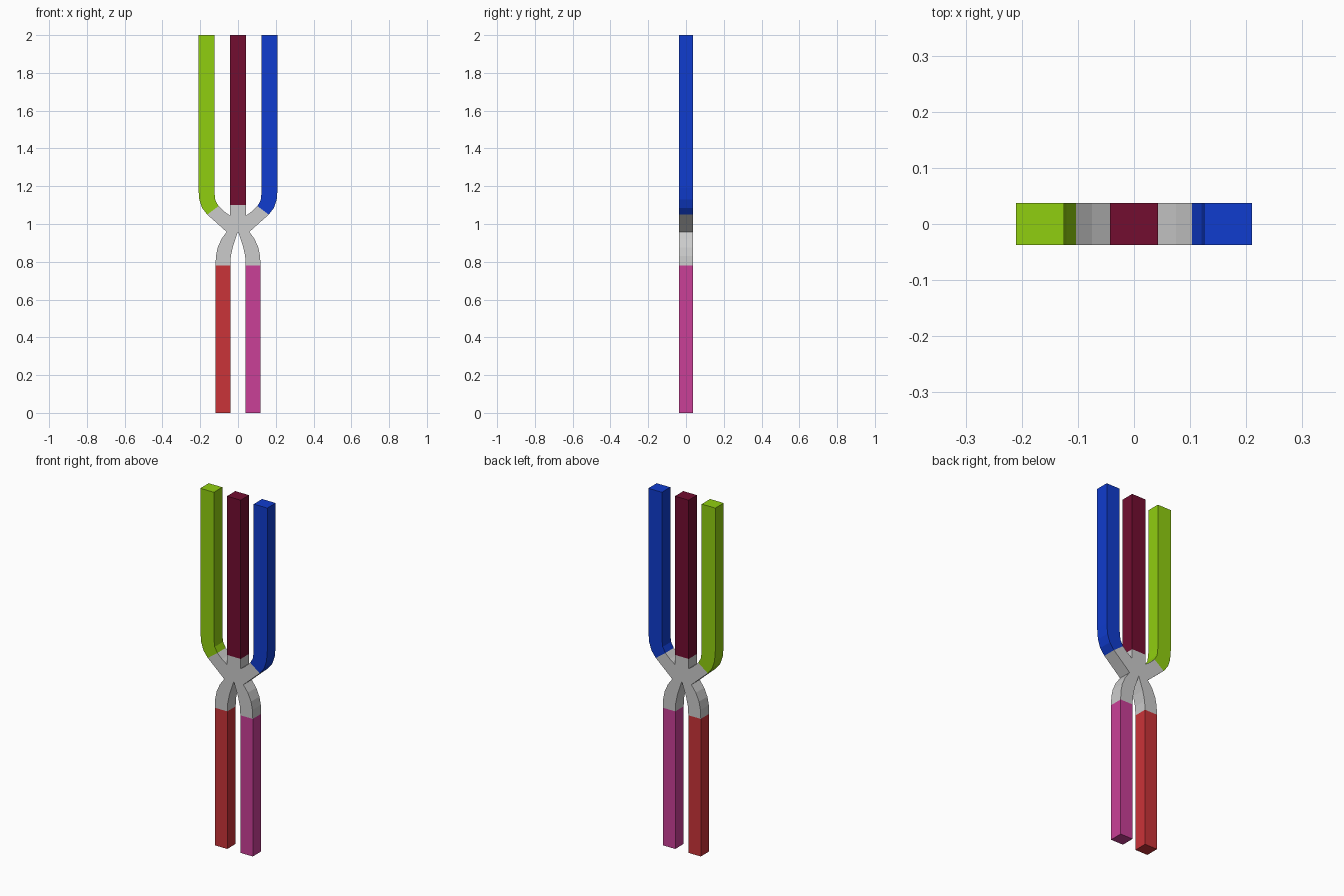
import bpy, bmesh

if "Cube" in bpy.data.objects:
    bpy.data.objects.remove(bpy.data.objects["Cube"])

HALF_DEPTH = 0.0375


def bar(name, outline, color=None):
    """Extrude a front-view outline (x, z) through the depth of the model."""
    bm = bmesh.new()
    front = bm.faces.new([bm.verts.new((x, -HALF_DEPTH, z)) for x, z in outline])
    ext = bmesh.ops.extrude_face_region(bm, geom=[front], use_keep_orig=True)
    moved = [v for v in ext["geom"] if isinstance(v, bmesh.types.BMVert)]
    bmesh.ops.translate(bm, verts=moved, vec=(0, 2 * HALF_DEPTH, 0))
    bmesh.ops.recalc_face_normals(bm, faces=bm.faces[:])
    mesh = bpy.data.meshes.new(name)
    bm.to_mesh(mesh)
    bm.free()
    obj = bpy.data.objects.new(name, mesh)
    bpy.context.collection.objects.link(obj)
    if color:
        mat = bpy.data.materials.new(name + "_color")
        mat.diffuse_color = (*color, 1)
        mat.use_nodes = True
        mat.node_tree.nodes["Principled BSDF"].inputs["Base Color"].default_value = mat.diffuse_color
        mesh.materials.append(mat)
    return obj


def mirrored(points):
    return [(-x, z) for x, z in points]


# Grey junction: half outline from the top stub round to the crotch, mirrored
half = [(0.043, 1.10), (0.043, 1.045), (0.075, 1.068), (0.103, 1.095),
        (0.163, 1.05), (0.11, 1.003), (0.06, 0.958), (0.088, 0.92),
        (0.108, 0.875), (0.117, 0.83), (0.119, 0.78), (0.041, 0.78),
        (0.038, 0.83), (0.026, 0.885), (0.0, 0.96)]
bar("junction", half + mirrored(half[-2::-1]))

# Outer upper bars, bending inward at the bottom
arm = [(0.125, 2.0), (0.125, 1.17), (0.12, 1.125), (0.103, 1.095),
       (0.163, 1.05), (0.19, 1.085), (0.205, 1.13), (0.21, 1.19), (0.21, 2.0)]
bar("right_upper_bar", arm, (0.005, 0.045, 0.62))
bar("left_upper_bar", mirrored(arm), (0.28, 0.62, 0.005))

# Middle upper bar
bar("middle_upper_bar", [(-0.043, 1.10), (0.043, 1.10), (0.043, 2.0), (-0.043, 2.0)],
    (0.17, 0.004, 0.03))

# Lower legs
leg = [(0.041, 0.0), (0.119, 0.0), (0.119, 0.78), (0.041, 0.78)]
bar("right_leg", leg, (0.59, 0.05, 0.31))
bar("left_leg", mirrored(leg), (0.59, 0.033, 0.04))
